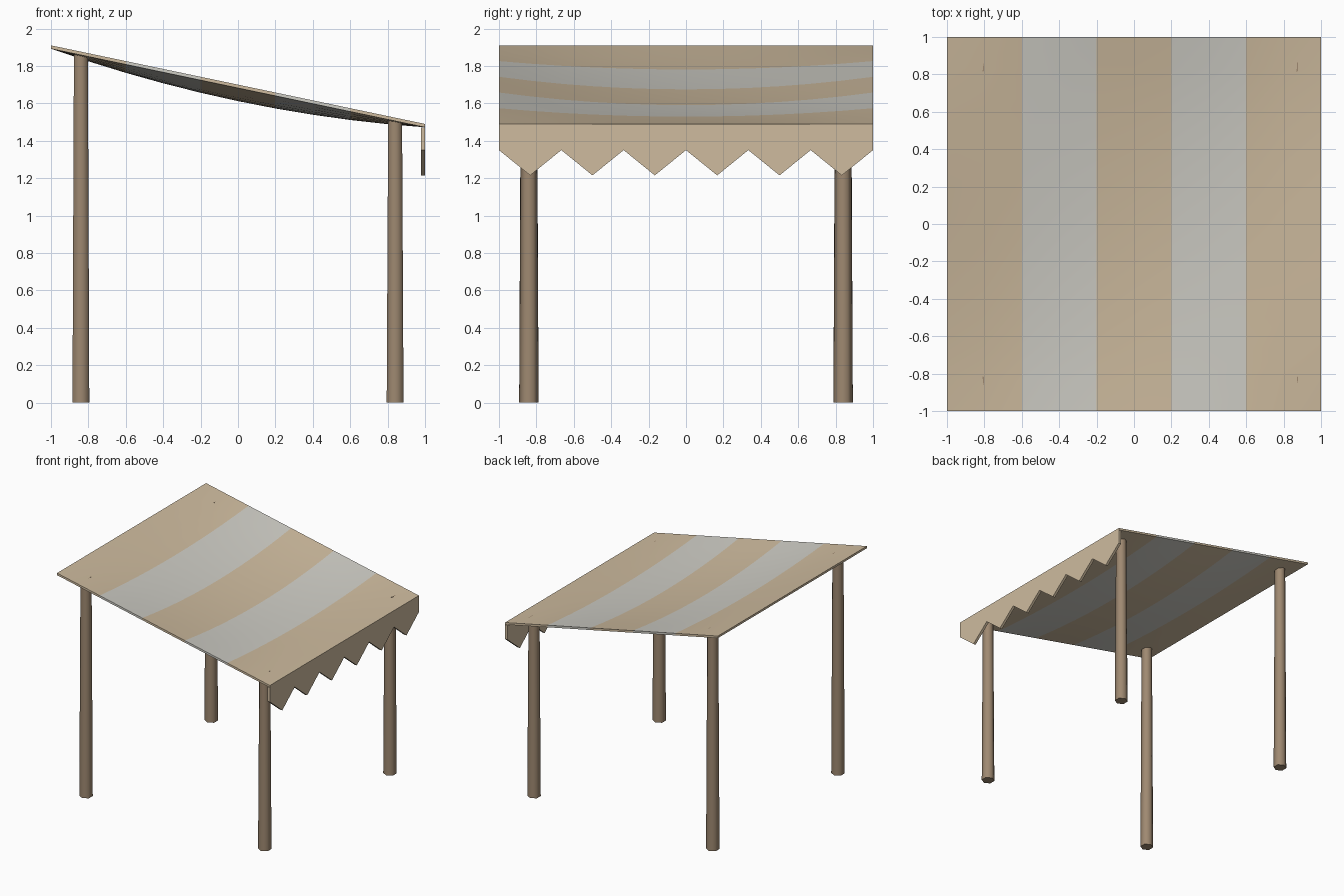
import bpy, bmesh, math
from mathutils import Matrix

cube = bpy.data.objects.get("Cube")
if cube:
    bpy.data.objects.remove(cube, do_unlink=True)


def material(name, rgb):
    m = bpy.data.materials.new(name)
    m.use_nodes = True
    color = (*rgb, 1)
    m.diffuse_color = color
    m.node_tree.nodes["Principled BSDF"].inputs["Base Color"].default_value = color
    return m


TAN = material("tan cloth", (0.62, 0.50, 0.345))
PALE = material("pale cloth", (0.62, 0.61, 0.56))
WOOD = material("brown wood", (0.345, 0.25, 0.165))

HIGH, LOW, SAG, THICK = 1.91, 1.49, 0.07, 0.018


def roof_z(x, y):
    """Sloping cloth, straight at its edges and sagging in the middle."""
    return (HIGH + LOW) / 2 - (HIGH - LOW) / 2 * x - SAG * (1 - x * x) * (1 - y * y)


def make_object(name, bm, mats, smooth=True):
    bmesh.ops.recalc_face_normals(bm, faces=bm.faces)
    mesh = bpy.data.meshes.new(name)
    bm.to_mesh(mesh)
    bm.free()
    for m in mats:
        mesh.materials.append(m)
    obj = bpy.data.objects.new(name, mesh)
    bpy.context.collection.objects.link(obj)
    if smooth:
        bpy.ops.object.select_all(action="DESELECT")
        obj.select_set(True)
        bpy.context.view_layer.objects.active = obj
        bpy.ops.object.shade_smooth_by_angle(angle=math.radians(62 if "post" in name else 30))
    return obj


# Striped canopy: a closed slab whose grid follows the sag
bm = bmesh.new()
bmesh.ops.create_grid(bm, x_segments=10, y_segments=12, size=1)
for v in bm.verts:
    v.co.z = roof_z(v.co.x, v.co.y)
ret = bmesh.ops.extrude_face_region(bm, geom=bm.faces[:], use_keep_orig=True)
for v in ret["geom"]:
    if isinstance(v, bmesh.types.BMVert):
        v.co.z -= THICK
for f in bm.faces:
    stripe = min(4, max(0, int((f.calc_center_median().x + 1) / 0.4)))
    f.material_index = stripe % 2
make_object("canopy", bm, [TAN, PALE])

# Zigzag valance hanging from the low edge
TEETH = 6
bm = bmesh.new()
outline = [(1, LOW - THICK), (-1, LOW - THICK)]
for i in range(2 * TEETH + 1):
    outline.append((-1 + i / TEETH, 1.215 if i % 2 else 1.35))
face = bm.faces.new([bm.verts.new((1, y, z)) for y, z in outline])
ret = bmesh.ops.extrude_face_region(bm, geom=[face], use_keep_orig=True)
for v in ret["geom"]:
    if isinstance(v, bmesh.types.BMVert):
        v.co.x -= 0.022
make_object("valance", bm, [TAN], smooth=False)

# Four tapered six-sided posts, just reaching the cloth
for sx, side in ((-1, "right"), (1, "left")):
    for sy, end in ((-1, "front"), (1, "back")):
        x, y = 0.84 * sx, 0.84 * sy
        top = roof_z(x + 0.037, y) + 0.001
        bm = bmesh.new()
        bmesh.ops.create_cone(
            bm, cap_ends=True, segments=6, radius1=0.052, radius2=0.043, depth=top,
            matrix=Matrix.Translation((x, y, top / 2)))
        # Turn a corner of the hexagon towards the front
        if max(abs(v.co.x - x) for v in bm.verts) > 0.05:
            bmesh.ops.rotate(bm, verts=bm.verts, cent=(x, y, 0),
                             matrix=Matrix.Rotation(math.pi / 6, 3, "Z"))
        make_object(f"{end}_{side}_post", bm, [WOOD])
